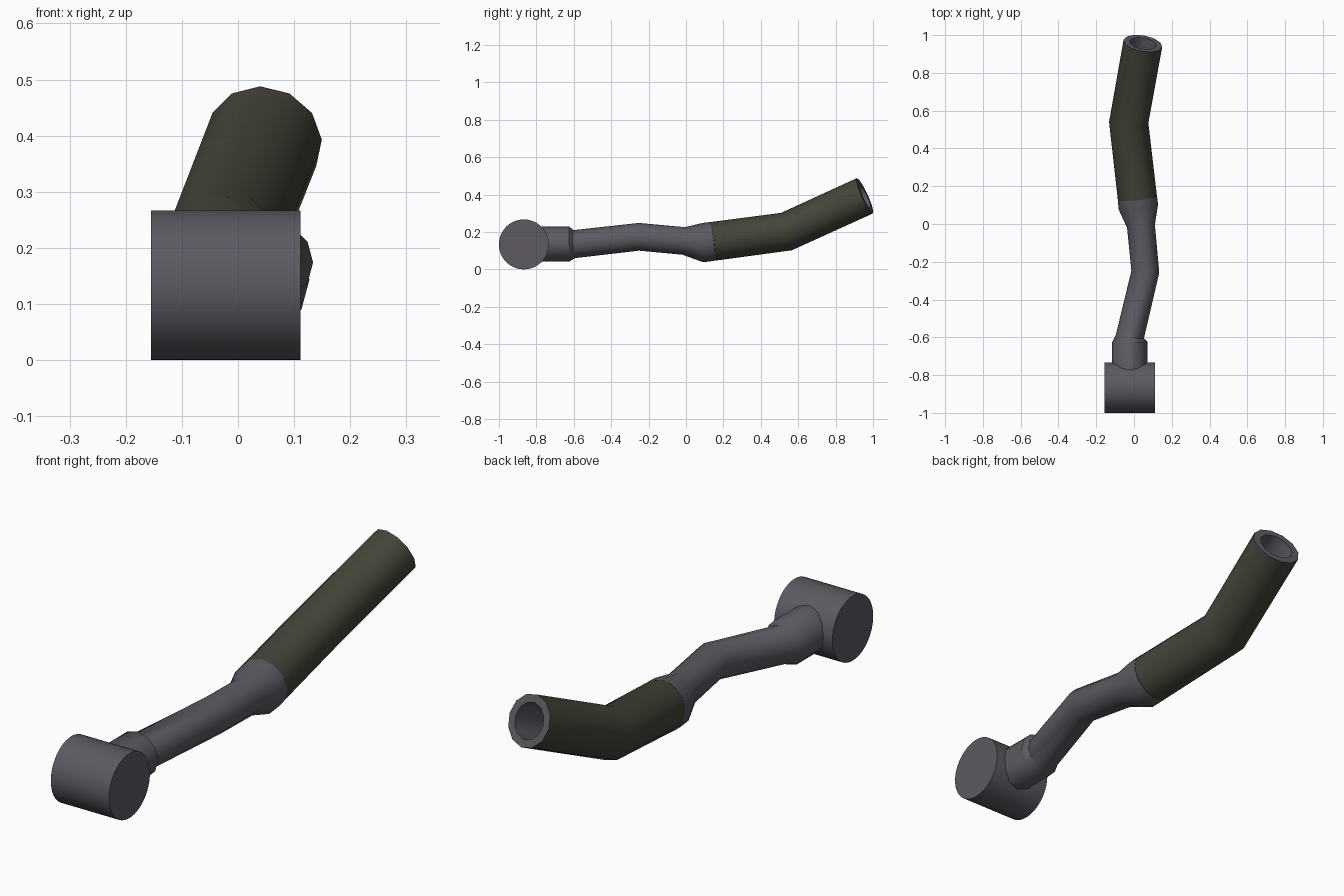
import bpy, bmesh, math
from mathutils import Vector

if "Cube" in bpy.data.objects:
    bpy.data.objects.remove(bpy.data.objects["Cube"])


def material(name, rgb):
    m = bpy.data.materials.new(name)
    m.diffuse_color = (*rgb, 1)
    m.use_nodes = True
    m.node_tree.nodes["Principled BSDF"].inputs["Base Color"].default_value = m.diffuse_color
    return m


GREY = material("dark_grey_metal", (0.11, 0.10, 0.12))
OLIVE = material("olive_rubber", (0.058, 0.058, 0.042))


def finish(bm, name, mats):
    bmesh.ops.recalc_face_normals(bm, faces=bm.faces)
    me = bpy.data.meshes.new(name)
    bm.to_mesh(me)
    bm.free()
    ob = bpy.data.objects.new(name, me)
    bpy.context.collection.objects.link(ob)
    for m in mats:
        me.materials.append(m)
    bpy.ops.object.select_all(action='DESELECT')
    ob.select_set(True)
    bpy.context.view_layer.objects.active = ob
    bpy.ops.object.shade_smooth_by_angle(angle=math.radians(40))
    return ob


def ring(bm, centre, normal, radius, sides=12):
    n = normal.normalized()
    u = (Vector((0, 0, 1)) - n * n.z).normalized()
    v = n.cross(u)
    return [bm.verts.new(centre + radius * (math.cos(a) * u + math.sin(a) * v))
            for a in (2 * math.pi * i / sides for i in range(sides))]


def bridge(bm, a, b, mat=0):
    for i in range(len(a)):
        j = (i + 1) % len(a)
        bm.faces.new((a[i], a[j], b[j], b[i])).material_index = mat


def path_normals(pts):
    dirs = [(b - a).normalized() for a, b in zip(pts, pts[1:])]
    return [dirs[0]] + [a + b for a, b in zip(dirs, dirs[1:])] + [dirs[-1]]


# Cross head: a solid round bar lying along x
bm = bmesh.new()
X = Vector((1, 0, 0))
ends = [ring(bm, Vector((x, -0.867, 0.1335)), X, 0.1335, 48) for x in (-0.155, 0.111)]
bridge(bm, *ends)
for e in ends:
    bm.faces.new(e)
finish(bm, "cross_head", [GREY])

# Bent arm: collar, thin neck and flared socket (x, y, z, radius)
arm = [(-0.022, -0.85, 0.135, 0.094), (-0.022, -0.625, 0.135, 0.094),
       (-0.022, -0.597, 0.135, 0.075), (0.060, -0.252, 0.174, 0.074),
       (0.037, -0.012, 0.152, 0.074), (0.023, 0.09, 0.143, 0.105),
       (0.018, 0.138, 0.149, 0.1045)]
bm = bmesh.new()
pts = [Vector(p[:3]) for p in arm]
rings = [ring(bm, c, n, p[3]) for c, n, p in zip(pts, path_normals(pts), arm)]
for a, b in zip(rings, rings[1:]):
    bridge(bm, a, b)
bm.faces.new(rings[0])
bm.faces.new(rings[-1])
finish(bm, "bent_arm", [GREY])

# Grip: hollow bent sleeve, olive outside, grey rim and bore
pts = [Vector(p) for p in ((0.018, 0.138, 0.149), (-0.028, 0.537, 0.202), (0.047, 0.956, 0.393))]
normals = path_normals(pts)
bm = bmesh.new()
outer = [ring(bm, c, n, 0.104) for c, n in zip(pts, normals)]
inner = [ring(bm, c, n, 0.072) for c, n in zip(pts, normals)]
for i in range(2):
    bridge(bm, outer[i], outer[i + 1], 0)
    bridge(bm, inner[i], inner[i + 1], 1)
bridge(bm, outer[2], inner[2], 1)
bridge(bm, outer[0], inner[0], 1)
finish(bm, "grip_sleeve", [OLIVE, GREY])
